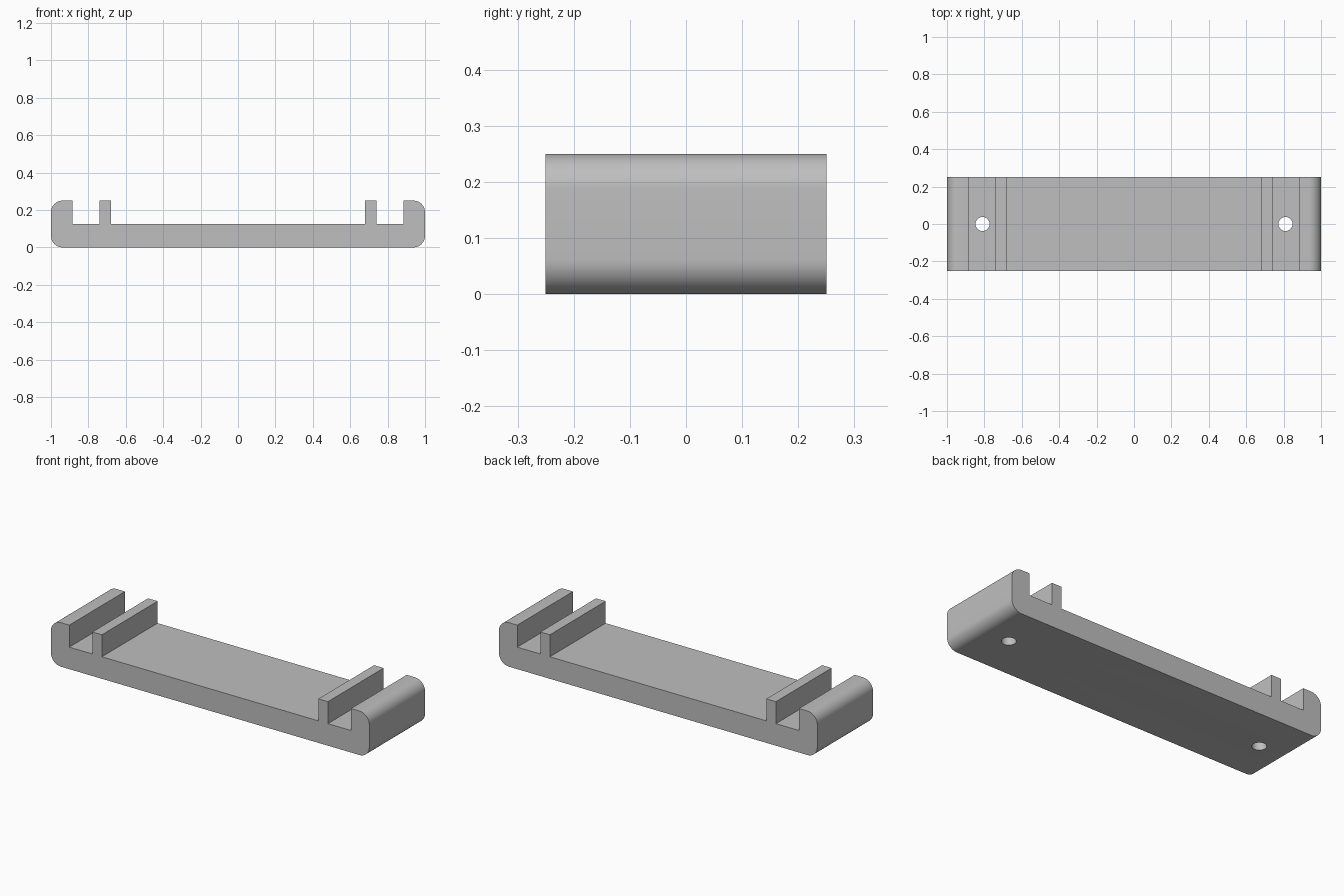
import bpy, bmesh
from math import cos, sin, pi, radians

cube = bpy.data.objects.get("Cube")
if cube:
    bpy.data.objects.remove(cube, do_unlink=True)

HALF_DEPTH, FLOOR, TOP, CORNER = 0.25, 0.125, 0.25, 0.0625
RIB_IN, RIB_OUT, WALL_IN = 0.68, 0.74, 0.885
HOLE_X, HOLE_R = 0.81, 0.0375

grey = bpy.data.materials.new("plain grey")
grey.use_nodes = True
colour = (0.52, 0.52, 0.52, 1)
grey.diffuse_color = colour
grey.node_tree.nodes["Principled BSDF"].inputs["Base Color"].default_value = colour


def arc(cx, cz, start, steps=12):
    """Quarter circle, counter-clockwise from the start angle."""
    angles = [start + pi / 2 * i / steps for i in range(steps + 1)]
    return [(cx + CORNER * cos(a), cz + CORNER * sin(a)) for a in angles]


# Right half of the profile, from the bottom corner round to the floor
half = arc(1 - CORNER, CORNER, -pi / 2) + arc(1 - CORNER, TOP - CORNER, 0)
half += [(WALL_IN, TOP), (WALL_IN, FLOOR), (RIB_OUT, FLOOR),
         (RIB_OUT, TOP), (RIB_IN, TOP), (RIB_IN, FLOOR)]
outline = half + [(-x, z) for x, z in reversed(half)]

# Bracket extruded from front to back
bm = bmesh.new()
face = bm.faces.new([bm.verts.new((x, -HALF_DEPTH, z)) for x, z in outline])
extruded = bmesh.ops.extrude_face_region(bm, geom=[face], use_keep_orig=True)
moved = [g for g in extruded["geom"] if isinstance(g, bmesh.types.BMVert)]
bmesh.ops.translate(bm, verts=moved, vec=(0, 2 * HALF_DEPTH, 0))
bmesh.ops.recalc_face_normals(bm, faces=bm.faces)
mesh = bpy.data.meshes.new("bracket")
bm.to_mesh(mesh)
bm.free()
mesh.materials.append(grey)
bracket = bpy.data.objects.new("bracket", mesh)
bpy.context.collection.objects.link(bracket)

# Screw holes through both channels
bpy.context.view_layer.objects.active = bracket
for side in (-1, 1):
    bpy.ops.mesh.primitive_cylinder_add(
        vertices=48, radius=HOLE_R, depth=0.4, location=(side * HOLE_X, 0, 0.05))
    cutter = bpy.context.object
    cutter.name = "hole_cutter"
    cutter.hide_render = True
    cutter.data.materials.append(grey)
    cut = bracket.modifiers.new("hole", "BOOLEAN")
    cut.operation = "DIFFERENCE"
    cut.solver = "EXACT"
    cut.object = cutter
    bpy.context.view_layer.objects.active = bracket
    bpy.ops.object.modifier_apply(modifier=cut.name)
    bpy.data.objects.remove(cutter, do_unlink=True)

bpy.ops.object.select_all(action="DESELECT")
bracket.select_set(True)
bpy.ops.object.shade_smooth_by_angle(angle=radians(30))
